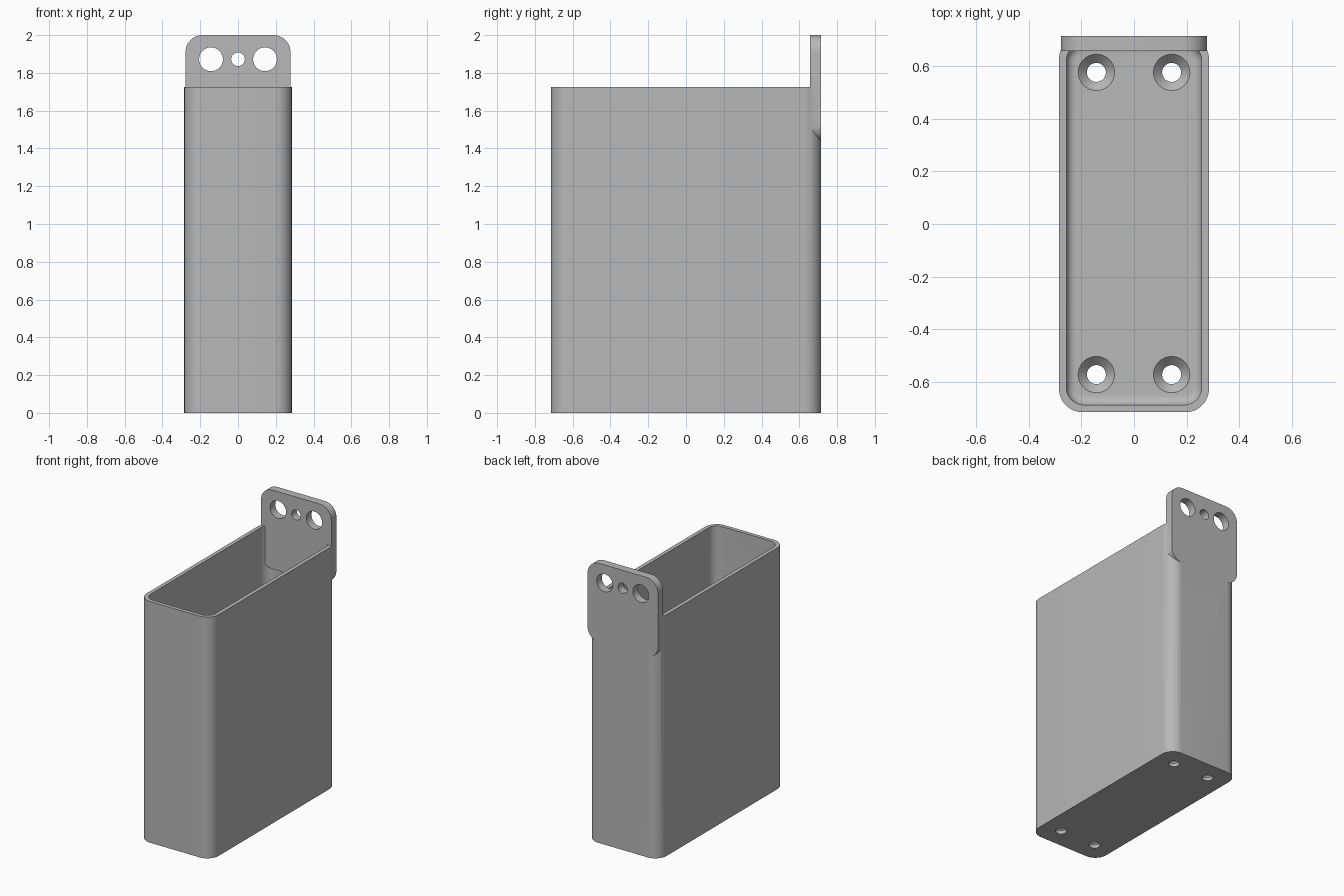
import bpy, bmesh
from math import sin, cos, pi, radians
from mathutils import Matrix

cube = bpy.data.objects.get("Cube")
if cube:
    bpy.data.objects.remove(cube, do_unlink=True)

# Single material
grey = bpy.data.materials.new("plain grey")
grey.use_nodes = True
colour = (0.48, 0.48, 0.48, 1)
grey.diffuse_color = colour
grey.node_tree.nodes["Principled BSDF"].inputs["Base Color"].default_value = colour


def finish(bm, name, matrix=None):
    bmesh.ops.recalc_face_normals(bm, faces=bm.faces)
    if matrix:
        bmesh.ops.transform(bm, matrix=matrix, verts=bm.verts)
    mesh = bpy.data.meshes.new(name)
    bm.to_mesh(mesh)
    bm.free()
    mesh.materials.append(grey)
    obj = bpy.data.objects.new(name, mesh)
    bpy.context.collection.objects.link(obj)
    return obj


def loft(rings):
    """Closed solid through a stack of equal-length rings."""
    bm = bmesh.new()
    loops = [[bm.verts.new(p) for p in ring] for ring in rings]
    n = len(loops[0])
    for a, b in zip(loops, loops[1:]):
        for i in range(n):
            j = (i + 1) % n
            bm.faces.new((a[i], a[j], b[j], b[i]))
    bm.faces.new(loops[0][::-1])
    bm.faces.new(loops[-1])
    return bm


def rounded_ring(hx, hy, r, z, steps=12):
    pts = []
    for k, (sx, sy) in enumerate([(1, 1), (-1, 1), (-1, -1), (1, -1)]):
        for i in range(steps + 1):
            a = (k + i / steps) * pi / 2
            pts.append((sx * (hx - r) + r * cos(a), sy * (hy - r) + r * sin(a), z))
    return pts


def lathe(profile, name, matrix):
    n = 48
    rings = [[(r * cos(2 * pi * i / n), r * sin(2 * pi * i / n), z) for i in range(n)]
             for r, z in profile]
    return finish(loft(rings), name, matrix)


def combine(target, tool, operation):
    mod = target.modifiers.new(operation.lower(), 'BOOLEAN')
    mod.operation = operation
    mod.solver = 'EXACT'
    mod.object = tool
    bpy.context.view_layer.objects.active = target
    bpy.ops.object.modifier_apply(modifier=mod.name)
    bpy.data.objects.remove(tool, do_unlink=True)


HX, HY, HEIGHT = 0.285, 0.715, 1.725
WALL, FLOOR, CORNER = 0.028, 0.057, 0.09

# Outer shell
holder = finish(loft([rounded_ring(HX, HY, CORNER, z) for z in (0, HEIGHT)]), "holder")

# Pocket with a filleted floor
fillet = 0.035
rings = []
for i in range(7):
    a = i / 6 * pi / 2
    inset = WALL + fillet * (1 - sin(a))
    rings.append(rounded_ring(HX - inset, HY - inset, CORNER - inset + 0.005,
                              FLOOR + fillet * (1 - cos(a))))
rings.append(rounded_ring(HX - WALL, HY - WALL, CORNER - WALL + 0.005, HEIGHT + 0.1))
combine(holder, finish(loft(rings), "pocket_cutter"), 'DIFFERENCE')

# Rounded mounting plate rising from the back wall
low, high, front = 1.435, 2.0, 0.657
upright = Matrix.Translation((0, HY, (low + high) / 2)) @ Matrix.Rotation(radians(90), 4, 'X')
plate = loft([rounded_ring(0.278, (high - low) / 2, CORNER, z) for z in (0, HY - front)])
combine(holder, finish(plate, "mounting_plate", upright), 'UNION')

# Three holes through the plate
for x, r in ((-0.143, 0.063), (0, 0.036), (0.143, 0.063)):
    place = Matrix.Translation((x, HY, 1.872)) @ Matrix.Rotation(radians(90), 4, 'X')
    combine(holder, lathe([(r, -0.05), (r, 0.12)], "plate_hole", place), 'DIFFERENCE')

# Countersunk screw holes in the floor
sink = [(0.036, -0.05), (0.036, FLOOR - 0.033), (0.069, FLOOR), (0.079, FLOOR + 0.01)]
for x in (-0.143, 0.143):
    for y in (-0.572, 0.576):
        combine(holder, lathe(sink, "screw_hole", Matrix.Translation((x, y, 0))), 'DIFFERENCE')

# Smooth curves, crisp edges
bpy.ops.object.select_all(action='DESELECT')
holder.select_set(True)
bpy.context.view_layer.objects.active = holder
bpy.ops.object.shade_smooth_by_angle(angle=radians(30))
